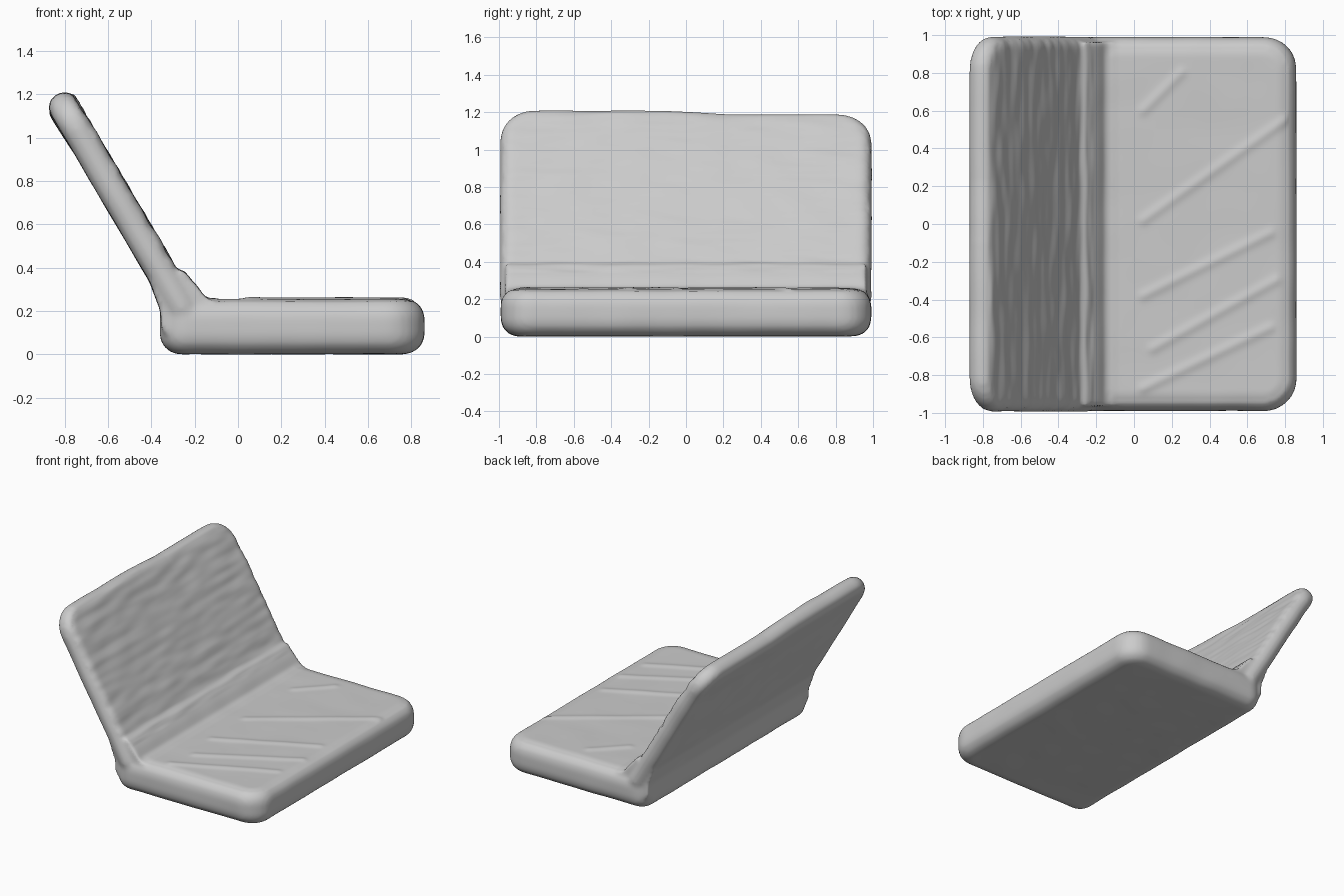
import bpy, bmesh, math
from mathutils import Vector, noise

cube = bpy.data.objects.get("Cube")
if cube:
    bpy.data.objects.remove(cube, do_unlink=True)

grey = bpy.data.materials.new("warm_grey_fabric")
grey.use_nodes = True
colour = (0.6, 0.6, 0.6, 1)
grey.diffuse_color = colour
grey.node_tree.nodes["Principled BSDF"].inputs["Base Color"].default_value = colour


def outline(a, b, radii, inset):
    """Rounded rectangle, corners listed anticlockwise from (+, +)."""
    points = []
    for i, (su, sv) in enumerate([(1, 1), (-1, 1), (-1, -1), (1, -1)]):
        r = max(radii[i] - inset, 0.004)
        cu, cv = su * (a - inset - r), sv * (b - inset - r)
        for k in range(9):
            t = math.pi / 2 * (i + k / 8)
            points.append((cu + r * math.cos(t), cv + r * math.sin(t)))
    return points


def add_slab(bm, centre, along, a, b, half, edge, radii):
    """Cushion slab with rounded plan corners and rounded rims."""
    u = Vector(along).normalized()
    v = Vector((0, 1, 0))
    n = u.cross(v)
    rings = []
    for side in (-1, 1):
        for k in range(7):
            t = math.pi / 2 * (k / 6 - (side < 0))
            inset = edge * (1 - math.cos(t))
            height = side * (half - edge) + edge * math.sin(t)
            rings.append([bm.verts.new(Vector(centre) + u * p + v * q + n * height)
                          for p, q in outline(a, b, radii, inset)])
    count = len(rings[0])
    for low, high in zip(rings, rings[1:]):
        for i in range(count):
            j = (i + 1) % count
            bm.faces.new((low[i], low[j], high[j], high[i]))
    bm.faces.new(rings[0][::-1])
    bm.faces.new(rings[-1])


def add_prism(bm, profile, y):
    """Side profile in x and z, extruded across the width."""
    ends = [[bm.verts.new((x, s * y, z)) for x, z in profile] for s in (-1, 1)]
    for i in range(len(profile)):
        j = (i + 1) % len(profile)
        bm.faces.new((ends[0][i], ends[0][j], ends[1][j], ends[1][i]))
    bm.faces.new(ends[0][::-1])
    bm.faces.new(ends[1])


bm = bmesh.new()

# Seat cushion
add_slab(bm, (0.25, 0, 0.128), (1, 0, 0), 0.61, 0.99, 0.128, 0.095,
         (0.17, 0.12, 0.12, 0.17))

# Reclined backrest
foot, head = Vector((-0.22, 0, 0.15)), Vector((-0.836, 0, 1.196))
lean = (head - foot).normalized()
add_slab(bm, (foot + head) / 2, lean, (head - foot).length / 2, 0.993,
         0.069, 0.064, (0.18, 0.07, 0.07, 0.18))

# Padded bend between seat and backrest
add_prism(bm, [(-0.35, 0.1), (-0.358, 0.2), (-0.41, 0.34), (-0.26, 0.39),
               (-0.19, 0.315), (-0.15, 0.26), (-0.1, 0.24), (-0.1, 0.1)], 0.965)

bmesh.ops.recalc_face_normals(bm, faces=bm.faces)
mesh = bpy.data.meshes.new("seat_with_backrest")
bm.to_mesh(mesh)
bm.free()
seat = bpy.data.objects.new("seat_with_backrest", mesh)
bpy.context.collection.objects.link(seat)
bpy.context.view_layer.objects.active = seat
seat.select_set(True)

# Blend the parts into one soft skin
remesh = seat.modifiers.new("skin", "REMESH")
remesh.mode = "VOXEL"
remesh.voxel_size = 0.016
soften = seat.modifiers.new("soften", "SMOOTH")
soften.factor = 0.5
soften.iterations = 5
for name in ("skin", "soften"):
    bpy.ops.object.modifier_apply(modifier=name)

# Fabric folds: diagonal creases on the seat, cross streaks on the backrest
folds = [((0.05, 0.02), (0.8, 0.55)), ((0.05, -0.38), (0.72, -0.05)),
         ((0.05, -0.87), (0.72, -0.55)), ((0.05, 0.6), (0.25, 0.8)),
         ((0.1, -0.66), (0.75, -0.3))]


def fold_height(x, y):
    total = 0
    for start, end in folds:
        a, b, p = Vector(start), Vector(end), Vector((x, y))
        t = max(0, min(1, (p - a).dot(b - a) / (b - a).length_squared))
        d = (p - a - (b - a) * t).length
        total += 0.008 * math.exp(-(d / 0.025) ** 2)
    return total


bm = bmesh.new()
bm.from_mesh(seat.data)
bm.normal_update()
for vert in bm.verts:
    p, n = vert.co.copy(), vert.normal.copy()
    shift = 0.003 * noise.noise(p * 5)
    if n.z > 0.9 and p.z > 0.2 and p.x > -0.1:
        shift += fold_height(p.x, p.y) - 0.003
    elif p.z > 0.35 and n.x > 0.6:
        s = (p - foot).dot(lean)
        shift += 0.006 * noise.noise(Vector((p.y * 4, s * 16, 0)))
    vert.co += n * shift
    # Top edge sags a little towards one side
    if p.z > 0.9:
        vert.co.z -= 0.02 * (p.z - 0.9) / 0.3 * max(0, min(1, p.y * 3 + 0.3))
base = min(v.co.z for v in bm.verts)
for vert in bm.verts:
    vert.co.z -= base
bm.to_mesh(seat.data)
bm.free()

seat.data.materials.clear()
seat.data.materials.append(grey)
bpy.ops.object.shade_smooth()
